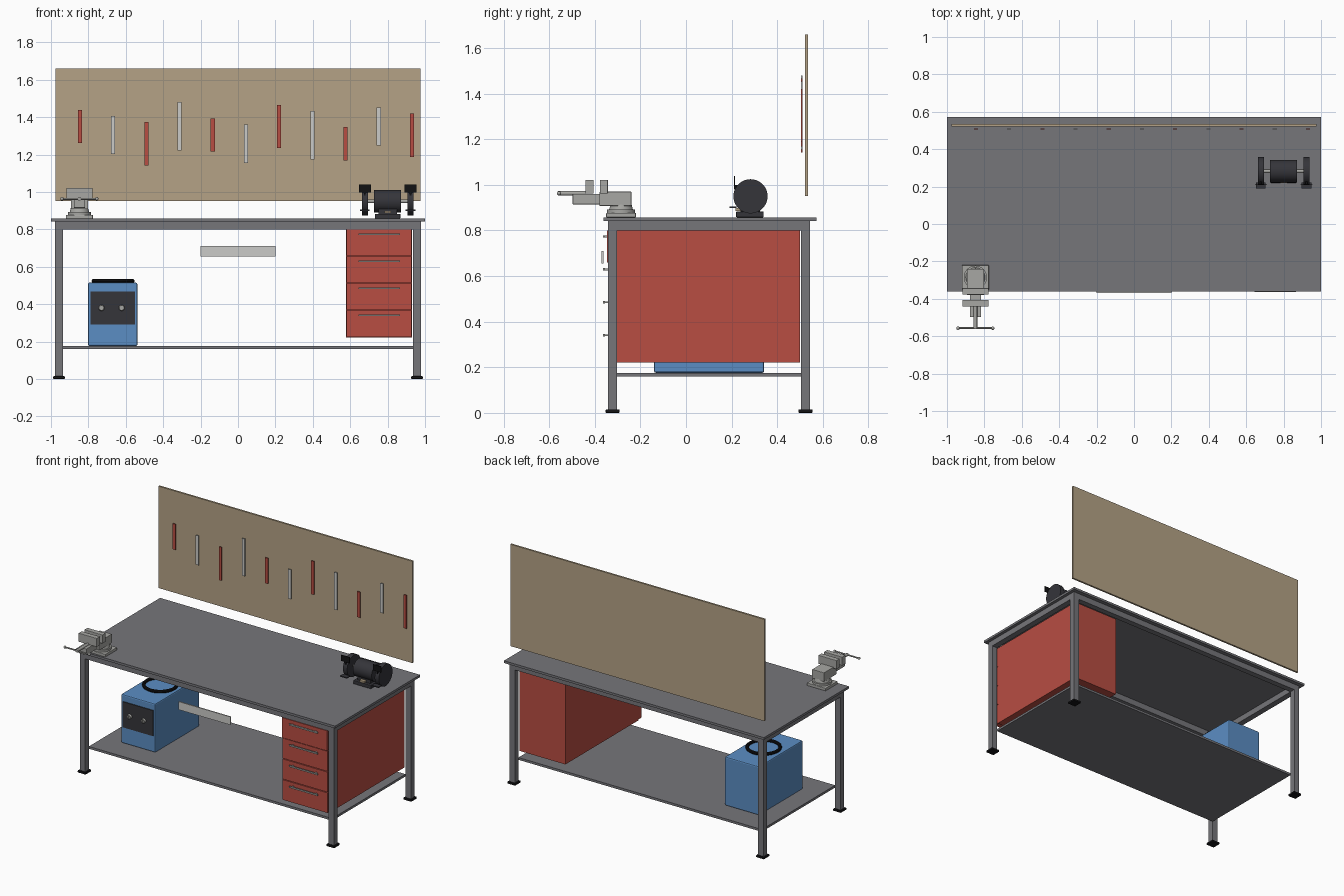
import bpy
import bmesh
import math
from mathutils import Matrix, Vector

old = bpy.data.objects.get("Cube")
if old:
    bpy.data.objects.remove(old, do_unlink=True)


def material(name, r, g, b):
    m = bpy.data.materials.new(name)
    m.use_nodes = True
    m.diffuse_color = (r, g, b, 1)
    m.node_tree.nodes["Principled BSDF"].inputs["Base Color"].default_value = (r, g, b, 1)
    return m


STEEL = material("frame grey", 0.18, 0.18, 0.195)
RED = material("cabinet red", 0.48, 0.075, 0.055)
BLUE = material("machine blue", 0.105, 0.27, 0.55)
TAN = material("board tan", 0.46, 0.365, 0.24)
BLACK = material("rubber black", 0.006, 0.006, 0.007)
CHARCOAL = material("charcoal", 0.035, 0.035, 0.042)
CAST = material("cast grey", 0.39, 0.39, 0.37)
LIGHT = material("light grey", 0.6, 0.6, 0.58)


def finish(name, bm, mat, smooth=False):
    mesh = bpy.data.meshes.new(name)
    bm.to_mesh(mesh)
    bm.free()
    mesh.materials.append(mat)
    ob = bpy.data.objects.new(name, mesh)
    bpy.context.collection.objects.link(ob)
    if smooth:
        bpy.ops.object.select_all(action='DESELECT')
        ob.select_set(True)
        bpy.context.view_layer.objects.active = ob
        bpy.ops.object.shade_smooth_by_angle()
    return ob


def box(name, xs, ys, zs, mat, bevel=0):
    """Box from its bounds on each axis."""
    spans = (xs, ys, zs)
    size = [b - a for a, b in spans]
    mid = [(a + b) / 2 for a, b in spans]
    bm = bmesh.new()
    bmesh.ops.create_cube(bm, size=1, matrix=Matrix.Translation(mid) @ Matrix.Diagonal((*size, 1)))
    if bevel:
        bmesh.ops.bevel(bm, geom=bm.edges[:], offset=bevel, segments=2, profile=0.5, affect='EDGES')
    return finish(name, bm, mat)


def rod(name, start, end, radius, mat, radius2=None, sides=32):
    """Cylinder or cone between two points."""
    a, b = Vector(start), Vector(end)
    turn = (b - a).to_track_quat('Z', 'Y').to_matrix().to_4x4()
    bm = bmesh.new()
    bmesh.ops.create_cone(bm, cap_ends=True, segments=sides, radius1=radius,
                          radius2=radius if radius2 is None else radius2,
                          depth=(b - a).length, matrix=Matrix.Translation((a + b) / 2) @ turn)
    return finish(name, bm, mat, sides > 4)


def ball(name, centre, radius, mat):
    bm = bmesh.new()
    bmesh.ops.create_uvsphere(bm, u_segments=16, v_segments=10, radius=radius,
                              matrix=Matrix.Translation(centre))
    return finish(name, bm, mat, True)


# Table top, legs, feet, rails and lower shelf
FRONT, BACK = (-0.342, -0.302), (0.504, 0.544)
LEFT, RIGHT = (0.936, 0.978), (-0.978, -0.936)
box("table_top", (-1, 1), (-0.362, 0.572), (0.842, 0.858), STEEL)
for side, xs in (("left", LEFT), ("right", RIGHT)):
    for end, ys in (("front", FRONT), ("back", BACK)):
        box(f"{end}_{side}_leg", xs, ys, (0.012, 0.842), STEEL)
        cx, cy = sum(xs) / 2, sum(ys) / 2
        box(f"{end}_{side}_foot", (cx - 0.031, cx + 0.031), (cy - 0.031, cy + 0.031),
            (0, 0.015), BLACK, 0.004)
    box(f"{side}_rail", xs, (FRONT[1], BACK[0]), (0.8, 0.842), STEEL)
for end, ys in (("front", FRONT), ("back", BACK)):
    box(f"{end}_rail", (RIGHT[1], LEFT[0]), ys, (0.8, 0.842), STEEL)
box("lower_shelf", (-0.936, 0.936), (-0.302, 0.504), (0.16, 0.176), STEEL)

# Drawer cabinet
box("cabinet", (0.578, 0.93), (-0.302, 0.5), (0.222, 0.8), RED)
step = 0.1445
for i in range(4):
    top = 0.8 - i * step
    face = -0.347 if i == 0 else -0.342
    box(f"drawer_{i + 1}", (0.58, 0.928), (face, -0.302), (top - step + 0.005, top), RED)
    z = top - 0.026
    box(f"drawer_handle_{i + 1}", (0.645, 0.865), (-0.363, -0.355), (z - 0.005, z + 0.005), CAST)
    for x in (0.665, 0.845):
        box(f"handle_post_{i + 1}", (x - 0.004, x + 0.004), (-0.357, face), (z - 0.004, z + 0.004), CAST)

# Plate under the front edge
box("front_plate", (-0.2, 0.2), (-0.37, -0.362), (0.655, 0.711), LIGHT)

# Back board with hanging tools
box("back_board", (-0.977, 0.977), (0.522, 0.535), (0.952, 1.66), TAN)
for i in range(11):
    x = -0.845 + 0.1775 * i
    z = 1.35 - 0.046 * (i % 3)
    half = (0.178 + 0.027 * (i % 4)) / 2
    box(f"hanging_tool_{i + 1}", (x - 0.011, x + 0.011), (0.504, 0.511),
        (z - half, z + half), LIGHT if i % 2 else RED)

# Blue machine with control panel, knobs and top ring
box("machine_body", (-0.802, -0.538), (-0.14, 0.343), (0.176, 0.515), BLUE, 0.008)
box("control_panel", (-0.788, -0.552), (-0.146, -0.138), (0.29, 0.468), CHARCOAL)
for x in (-0.73, -0.622):
    rod("control_knob", (x, -0.146, 0.38), (x, -0.158, 0.38), 0.016, CAST, 0.013, 20)
    box("knob_grip", (x - 0.003, x + 0.003), (-0.163, -0.157), (0.366, 0.394), CAST)
bpy.ops.mesh.primitive_torus_add(location=(-0.668, 0.1, 0.524), major_radius=0.104,
                                 minor_radius=0.011, major_segments=40, minor_segments=10)
ring = bpy.context.object
ring.name = "top_ring"
ring.data.materials.append(BLACK)
bpy.ops.object.shade_smooth_by_angle()

# Bench vise
vx = -0.848


def vise_box(name, half, ys, zs, bevel=0.002):
    box("vise_" + name, (vx - half, vx + half), ys, zs, CAST, bevel)


vise_box("base", 0.072, (-0.35, -0.22), (0.858, 0.877))
rod("vise_swivel", (vx, -0.285, 0.877), (vx, -0.285, 0.892), 0.062, CAST)
rod("vise_neck", (vx, -0.285, 0.892), (vx, -0.285, 0.915), 0.052, CAST, 0.046)
vise_box("body", 0.046, (-0.38, -0.24), (0.908, 0.97))
vise_box("slide", 0.03, (-0.497, -0.37), (0.915, 0.96))
vise_box("front_jaw", 0.07, (-0.441, -0.406), (0.962, 1.022))
vise_box("back_jaw", 0.07, (-0.378, -0.343), (0.962, 1.022))
rod("vise_screw", (vx, -0.562, 0.963), (vx, -0.44, 0.963), 0.01, CAST, sides=16)
rod("vise_handle", (vx - 0.093, -0.557, 0.963), (vx + 0.093, -0.557, 0.963), 0.005, CAST, sides=12)
for x in (vx - 0.093, vx + 0.093):
    ball("vise_handle_knob", (x, -0.557, 0.963), 0.009, CAST)

# Bench grinder
gx, gy, gz = 0.8, 0.283, 0.95
box("grinder_base", (gx - 0.068, gx + 0.068), (0.22, 0.34), (0.858, 0.883), CHARCOAL, 0.003)
box("grinder_pedestal", (gx - 0.05, gx + 0.05), (0.24, 0.325), (0.883, 0.91), CHARCOAL)
rod("grinder_motor", (gx - 0.072, gy, gz), (gx + 0.072, gy, gz), 0.06, CHARCOAL)
rod("grinder_shaft", (gx - 0.12, gy, gz), (gx + 0.12, gy, gz), 0.01, CAST, sides=16)
box("grinder_switch", (gx - 0.018, gx + 0.018), (0.218, 0.24), (0.886, 0.898), TAN)
for s in (-1, 1):
    x = gx + s * 0.122
    rod("grinder_wheel_guard", (x - 0.016, gy, gz), (x + 0.016, gy, gz), 0.075, CHARCOAL, sides=40)
    box("eye_shield", (x - 0.032, x + 0.032), (0.211, 0.215), (0.998, 1.04), BLACK)
    box("shield_arm", (x - 0.005, x + 0.005), (0.211, 0.235), (0.98, 1.0), BLACK)
    box("tool_rest", (x - 0.026, x + 0.026), (0.19, 0.222), (0.898, 0.905), CHARCOAL)
